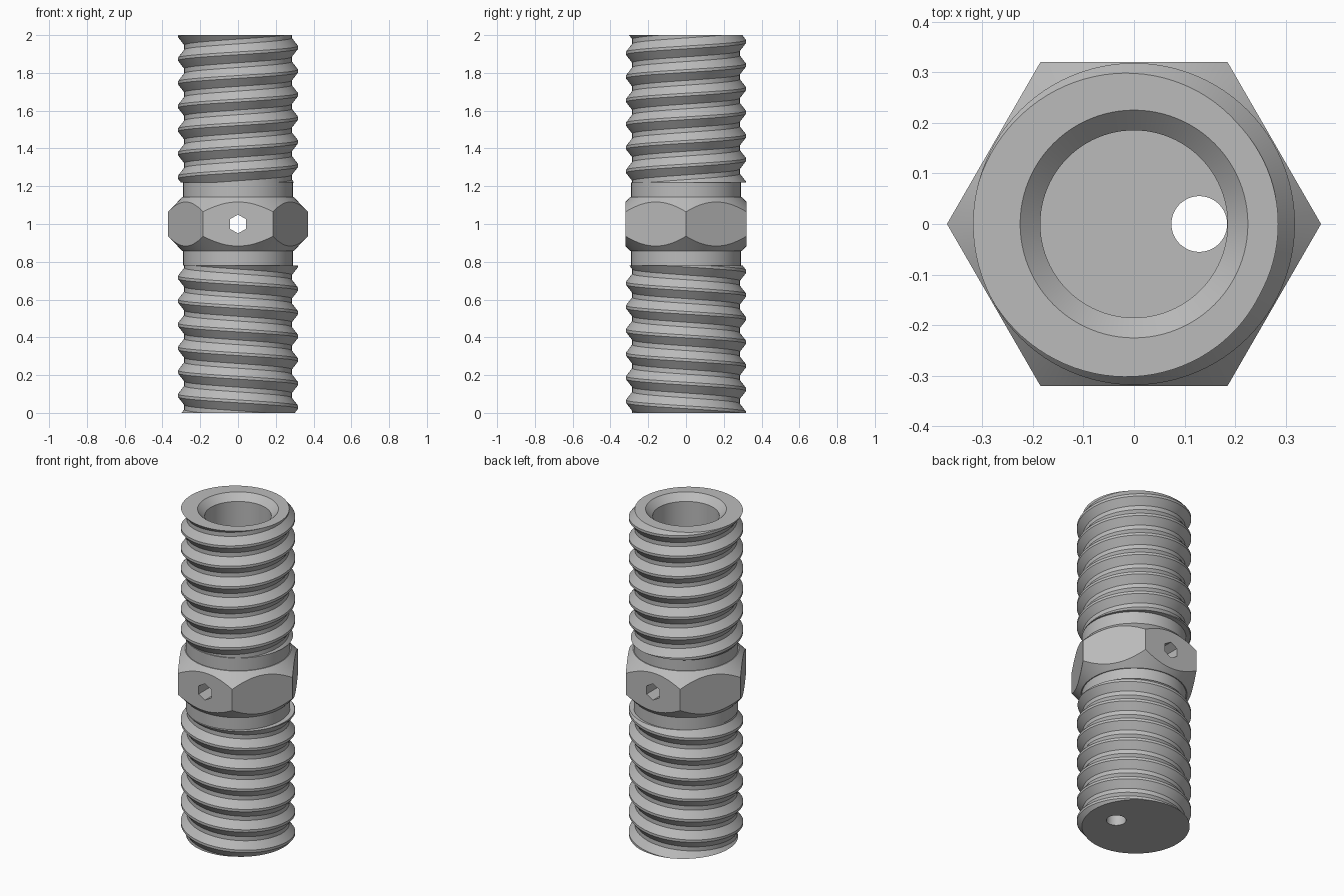
import bpy, bmesh, math
from mathutils import Vector

if "Cube" in bpy.data.objects:
    bpy.data.objects.remove(bpy.data.objects["Cube"])

SEGMENTS = 96
PITCH, CREST, ROOT = 0.125, 0.318, 0.285
BORE, MOUTH, FLOOR = 0.185, 0.225, 0.12
COLLAR = 0.29

steel = bpy.data.materials.new("grey_steel")
steel.use_nodes = True
colour = (0.5, 0.5, 0.5, 1)
steel.diffuse_color = colour
steel.node_tree.nodes["Principled BSDF"].inputs["Base Color"].default_value = colour


def polar(r, a, z):
    return Vector((r * math.cos(a), r * math.sin(a), z))


def drain(a, z):
    """Point on the rim of the small off-centre hole."""
    return Vector((0.129, 0, 0)) + polar(0.055, a, z)


def sweep(name, section):
    """Skin a closed section, given as a function of angle, around z."""
    bm = bmesh.new()
    columns = [[bm.verts.new(p) for p in section(math.tau * i / SEGMENTS)]
               for i in range(SEGMENTS + 1)]
    for a, b in zip(columns, columns[1:]):
        for j in range(len(a)):
            k = (j + 1) % len(a)
            bm.faces.new((a[j], b[j], b[k], a[k]))
    bmesh.ops.remove_doubles(bm, verts=bm.verts, dist=1e-5)
    bmesh.ops.recalc_face_normals(bm, faces=bm.faces)
    mesh = bpy.data.meshes.new(name)
    bm.to_mesh(mesh)
    bm.free()
    mesh.materials.append(steel)
    ob = bpy.data.objects.new(name, mesh)
    bpy.context.collection.objects.link(ob)
    return ob


def thread(a, z0, z1, start, hand):
    """Outer thread outline at one angle, trimmed flat at both ends."""
    base = start + hand * PITCH * a / math.tau
    points = []
    for turn in range(-9, 10):
        for f in (-0.06, 0.06, 0.4, 0.6):
            z = min(max(base + (turn + f) * PITCH, z0), z1)
            phase = abs(((z - base) / PITCH + 0.5) % 1 - 0.5)
            drop = min(max((phase - 0.06) / 0.34, 0), 1)
            points.append(polar(CREST - (CREST - ROOT) * drop, a, z))
    return points


# Upper thread with a chamfered bore mouth
def upper(a):
    return ([polar(BORE, a, 1.22)] + thread(a, 1.22, 2, 1.56, 1)
            + [polar(MOUTH, a, 2), polar(BORE, a, 1.96)])


# Lower thread of opposite hand, with the bore floor and drain hole
def lower(a):
    return ([drain(a, 0)] + thread(a, 0, 0.78, 0.405, -1)
            + [polar(BORE, a, 0.78), polar(BORE, a, FLOOR), drain(a, FLOOR)])


# Hexagonal grip with conical corner chamfers, between plain collars
def grip(a):
    side = math.pi / 3
    r = 0.32 / math.cos(a % side - side / 2)
    half = 0.143 - (r - 0.295) * 1.05
    half_outline = [(BORE, 0.22), (COLLAR, 0.22), (COLLAR, 0.143),
                    (0.295, 0.143), (r, half)]
    return ([polar(p, a, 1 + h) for p, h in half_outline]
            + [polar(p, a, 1 - h) for p, h in reversed(half_outline)])


parts = [sweep("upper_thread", upper), sweep("lower_thread", lower),
         sweep("hex_grip", grip)]

# Six-sided cross hole through the grip
bpy.ops.mesh.primitive_cylinder_add(vertices=6, radius=0.05, depth=1,
                                    location=(0, 0, 1), rotation=(math.pi / 2, 0, 0))
cutter = bpy.context.object
cutter.name = "cross_hole_cutter"
cutter.hide_render = True
cutter.data.materials.append(steel)
cut = parts[2].modifiers.new("cross_hole", "BOOLEAN")
cut.operation = "DIFFERENCE"
cut.solver = "EXACT"
cut.object = cutter
bpy.context.view_layer.objects.active = parts[2]
bpy.ops.object.modifier_apply(modifier=cut.name)
bpy.data.objects.remove(cutter)

# Smooth round walls, crisp machined edges
bpy.ops.object.select_all(action="DESELECT")
for ob in parts:
    ob.select_set(True)
bpy.context.view_layer.objects.active = parts[0]
bpy.ops.object.shade_smooth_by_angle(angle=math.radians(20))
